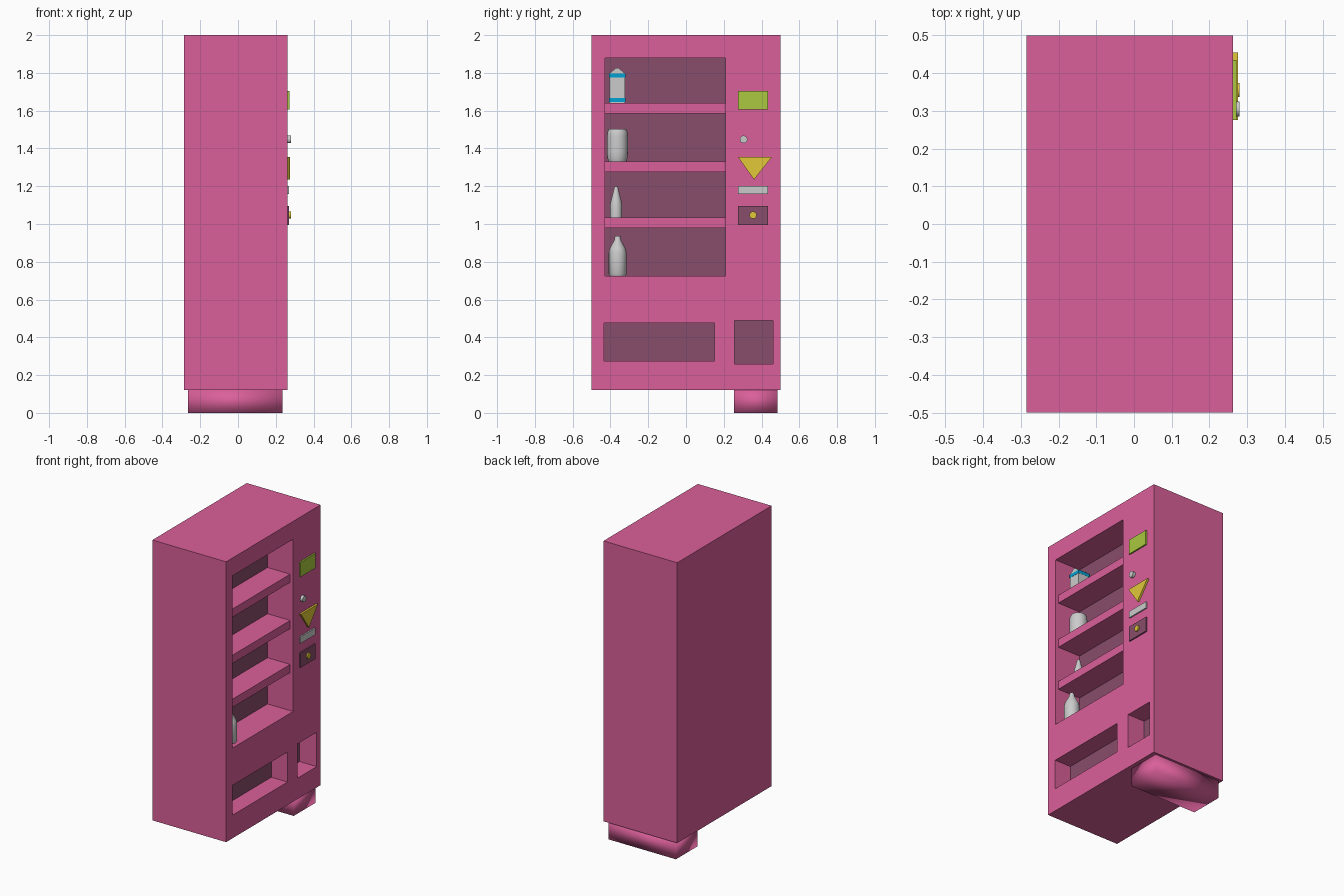
import bpy, bmesh, math
from mathutils import Vector

if "Cube" in bpy.data.objects:
    bpy.data.objects.remove(bpy.data.objects["Cube"])


def material(name, rgb):
    m = bpy.data.materials.new(name)
    m.diffuse_color = (*rgb, 1)
    m.use_nodes = True
    m.node_tree.nodes["Principled BSDF"].inputs["Base Color"].default_value = m.diffuse_color
    return m


PINK = material("pink", (0.70, 0.115, 0.32))
DARK = material("dark_pink", (0.25, 0.075, 0.15))
GREEN = material("green", (0.40, 0.58, 0.05))
YELLOW = material("yellow", (0.75, 0.58, 0.04))
BLUE = material("blue", (0.0, 0.36, 0.65))
FACE = 0.262   # x of the glazed side


def finish(name, bm, mat=None):
    bmesh.ops.recalc_face_normals(bm, faces=bm.faces)
    me = bpy.data.meshes.new(name)
    bm.to_mesh(me)
    bm.free()
    ob = bpy.data.objects.new(name, me)
    bpy.context.collection.objects.link(ob)
    if mat:
        me.materials.append(mat)
    return ob


def box(name, x, y, z, mat=None):
    bm = bmesh.new()
    bmesh.ops.create_cube(bm, size=1)
    for v in bm.verts:
        v.co = Vector([(r[0] + r[1]) / 2 + c * (r[1] - r[0]) for c, r in zip(v.co, (x, y, z))])
    return finish(name, bm, mat)


def prism(name, pts, x0, x1, mat=None):
    """Extrude a (y, z) outline along x."""
    bm = bmesh.new()
    f = bm.faces.new([bm.verts.new((x0, y, z)) for y, z in pts])
    ext = bmesh.ops.extrude_face_region(bm, geom=[f])["geom"]
    bmesh.ops.translate(bm, vec=(x1 - x0, 0, 0), verts=[e for e in ext if isinstance(e, bmesh.types.BMVert)])
    return finish(name, bm, mat)


def circle(y, z, r, n=24):
    return [(y + r * math.cos(2 * math.pi * i / n), z + r * math.sin(2 * math.pi * i / n)) for i in range(n)]


def smooth(ob, angle=35):
    bpy.ops.object.select_all(action='DESELECT')
    ob.select_set(True)
    bpy.context.view_layer.objects.active = ob
    bpy.ops.object.shade_smooth_by_angle(angle=math.radians(angle))


def lathe(name, x, y, profile, n=24):
    """Revolve an (r, z) profile about a vertical axis, with closed ends."""
    bm = bmesh.new()
    rings = [[bm.verts.new((x + a, y + b, z)) for a, b in circle(0, 0, r, n)] for r, z in profile]
    for lo, hi in zip(rings, rings[1:]):
        for i in range(n):
            j = (i + 1) % n
            bm.faces.new((lo[i], lo[j], hi[j], hi[i]))
    bm.faces.new(rings[0])
    bm.faces.new(rings[-1])
    smooth(finish(name, bm))


# Cabinet with display window, delivery tray and change bay cut in
cabinet = box("cabinet", (-0.285, FACE), (-0.5, 0.5), (0.12, 2.0), PINK)
cabinet.data.materials.append(DARK)
for depth, y, z in ((0.19, (-0.43, 0.21), (0.725, 1.88)),
                    (0.12, (-0.433, 0.15), (0.275, 0.475)),
                    (0.127, (0.257, 0.46), (0.26, 0.49))):
    cutter = box("cutter", (FACE - depth, 0.4), y, z)
    cutter.hide_render = True
    mod = cabinet.modifiers.new("recess", 'BOOLEAN')
    mod.object, mod.operation, mod.solver = cutter, 'DIFFERENCE', 'EXACT'
    bpy.context.view_layer.objects.active = cabinet
    bpy.ops.object.modifier_apply(modifier=mod.name)
    bpy.data.objects.remove(cutter)
for p in cabinet.data.polygons:     # dark recess backs
    p.material_index = int(p.normal.x > 0.9 and p.center.x < FACE - 0.05)

# Shelves
for i, z in enumerate((0.98, 1.275, 1.585)):
    box(f"shelf_{i + 1}", (FACE - 0.19, 0.24), (-0.43, 0.21), (z, z + 0.055), PINK)

# Single foot, smooth shaded across its edges
foot = box("foot", (-0.265, 0.235), (0.255, 0.485), (0, 0.12), PINK)
for p in foot.data.polygons:
    p.use_smooth = True

# Control panel
PY = (0.275, 0.435)
box("display", (FACE, 0.272), PY, (1.605, 1.703), GREEN)
prism("round_button", circle(0.305, 1.448, 0.02), FACE, 0.28)
prism("coin_funnel", [(0.275, 1.355), (0.455, 1.355), (0.36, 1.235)], FACE, 0.275, YELLOW)
box("note_slot", (FACE, 0.271), PY, (1.158, 1.202))
box("lock_plate", (FACE, 0.271), PY, (0.995, 1.095), DARK)
prism("lock_button", circle(0.355, 1.047, 0.019), FACE, 0.28, YELLOW)

# Carton with gable top and blue bands
CY, CX, H = -0.364, 0.127, 0.042
box("carton", (CX - H, CX + H), (CY - H, CY + H), (1.64, 1.797))
prism("carton_top", [(CY - H, 1.797), (CY + H, 1.797), (CY + 0.007, 1.826), (CY - 0.007, 1.826)],
      CX - H, CX + H)
B = H + 0.001
for i, (z0, z1) in enumerate(((1.647, 1.667), (1.776, 1.798))):
    box(f"carton_band_{i + 1}", (CX - B, CX + B), (CY - B, CY + B), (z0, z1), BLUE)

# Can and bottles
lathe("can", 0.137, -0.363, [(0.047, 1.33), (0.054, 1.352), (0.055, 1.38), (0.055, 1.465),
                             (0.053, 1.487), (0.046, 1.502)])
lathe("small_bottle", 0.13, -0.37, [(0.032, 1.035), (0.032, 1.10), (0.026, 1.13), (0.013, 1.18),
                                    (0.009, 1.198)])
lathe("large_bottle", 0.19, -0.362, [(0.042, 0.725), (0.047, 0.735), (0.047, 0.85), (0.041, 0.872),
                                     (0.018, 0.915), (0.014, 0.937)])
